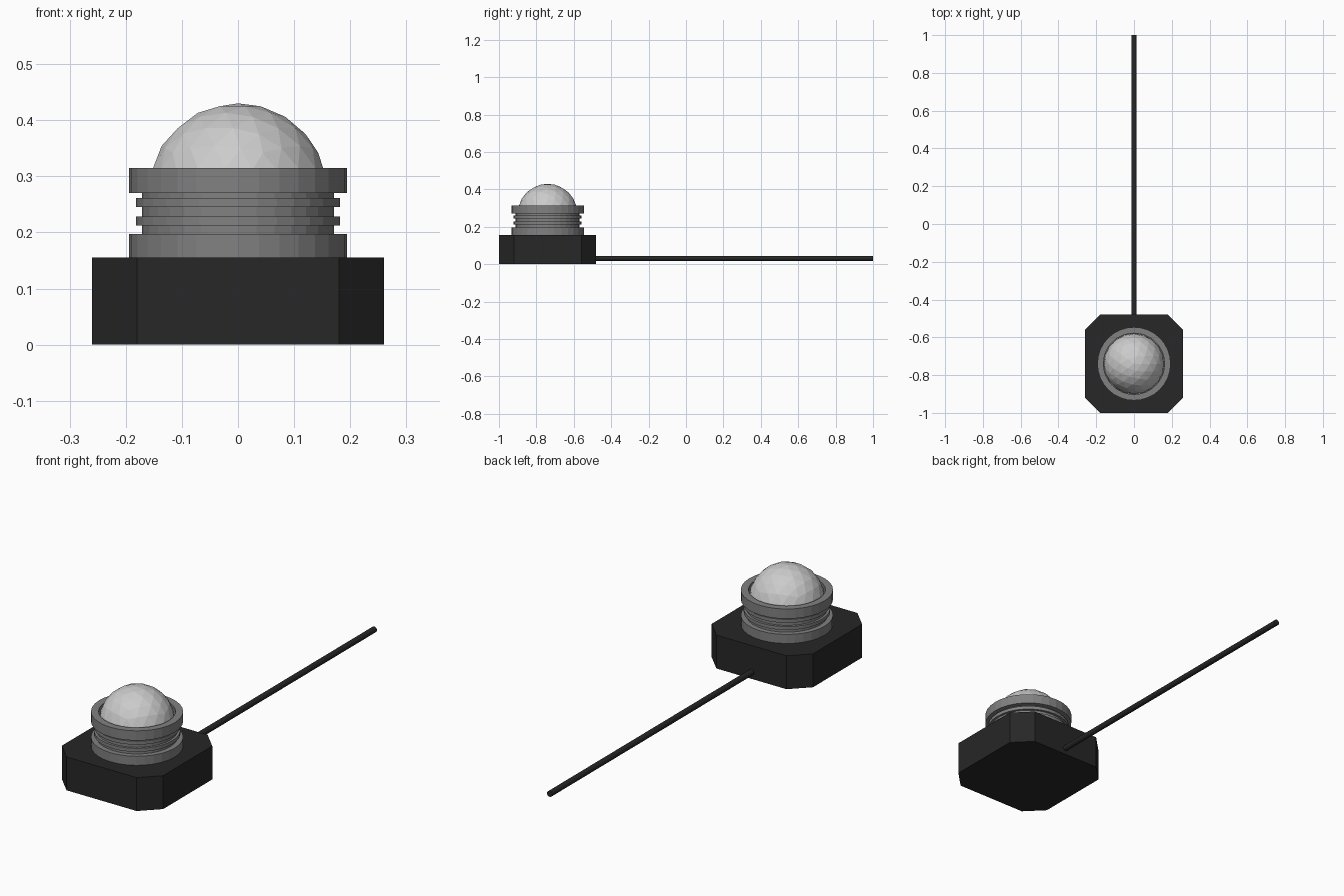
import bpy, bmesh, math
from mathutils import Matrix

if "Cube" in bpy.data.objects:
    bpy.data.objects.remove(bpy.data.objects["Cube"])

CY = -0.74  # centre of the lamp along y


def material(name, v):
    m = bpy.data.materials.new(name)
    m.diffuse_color = (v, v, v, 1)
    m.use_nodes = True
    m.node_tree.nodes["Principled BSDF"].inputs["Base Color"].default_value = m.diffuse_color
    return m


dark = material("black_plastic", 0.02)
metal = material("grey_metal", 0.22)
lens = material("pale_lens", 0.55)


def finish(name, bm, mat, loc=(0, 0, 0)):
    bmesh.ops.recalc_face_normals(bm, faces=bm.faces)
    me = bpy.data.meshes.new(name)
    bm.to_mesh(me)
    bm.free()
    me.materials.append(mat)
    ob = bpy.data.objects.new(name, me)
    ob.location = loc
    bpy.context.collection.objects.link(ob)
    return ob


# Base: square block with cut corners
bm = bmesh.new()
h, k = 0.26, 0.18
outline = [(-k, -h), (k, -h), (h, -k), (h, k), (k, h), (-k, h), (-h, k), (-h, -k)]
face = bm.faces.new([bm.verts.new((x, y, 0)) for x, y in outline])
top = bmesh.ops.extrude_face_region(bm, geom=[face])
bmesh.ops.translate(bm, vec=(0, 0, 0.155),
                    verts=[g for g in top["geom"] if isinstance(g, bmesh.types.BMVert)])
finish("base_block", bm, dark, (0, CY, 0))

# Threaded collar: stepped profile (radius, z) turned around z
profile = [(0, 0.15), (0.194, 0.15), (0.194, 0.197), (0.171, 0.197)]
for z in (0.212, 0.245):
    profile += [(0.171, z), (0.182, z), (0.182, z + 0.016), (0.171, z + 0.016)]
profile += [(0.171, 0.27), (0.194, 0.27), (0.194, 0.315), (0.162, 0.315),
            (0.162, 0.26), (0, 0.26)]
bm = bmesh.new()
vs = [bm.verts.new((r, 0, z)) for r, z in profile]
edges = [bm.edges.new(p) for p in zip(vs, vs[1:])]
bmesh.ops.spin(bm, geom=vs + edges, cent=(0, 0, 0), axis=(0, 0, 1),
               angle=2 * math.pi, steps=32, use_merge=True)
bmesh.ops.remove_doubles(bm, verts=bm.verts, dist=1e-5)
finish("threaded_collar", bm, metal, (0, CY, 0))

# Faceted dome lens
bm = bmesh.new()
bmesh.ops.create_icosphere(bm, subdivisions=3, radius=0.16)
finish("dome_lens", bm, lens, (0, CY, 0.27))

# Straight cable out of the back
bm = bmesh.new()
bmesh.ops.create_cone(bm, cap_ends=True, segments=12, radius1=0.0135, radius2=0.0135,
                      depth=1.5, matrix=Matrix.Rotation(math.pi / 2, 4, 'X'))
finish("cable", bm, dark, (0, 0.25, 0.031))
